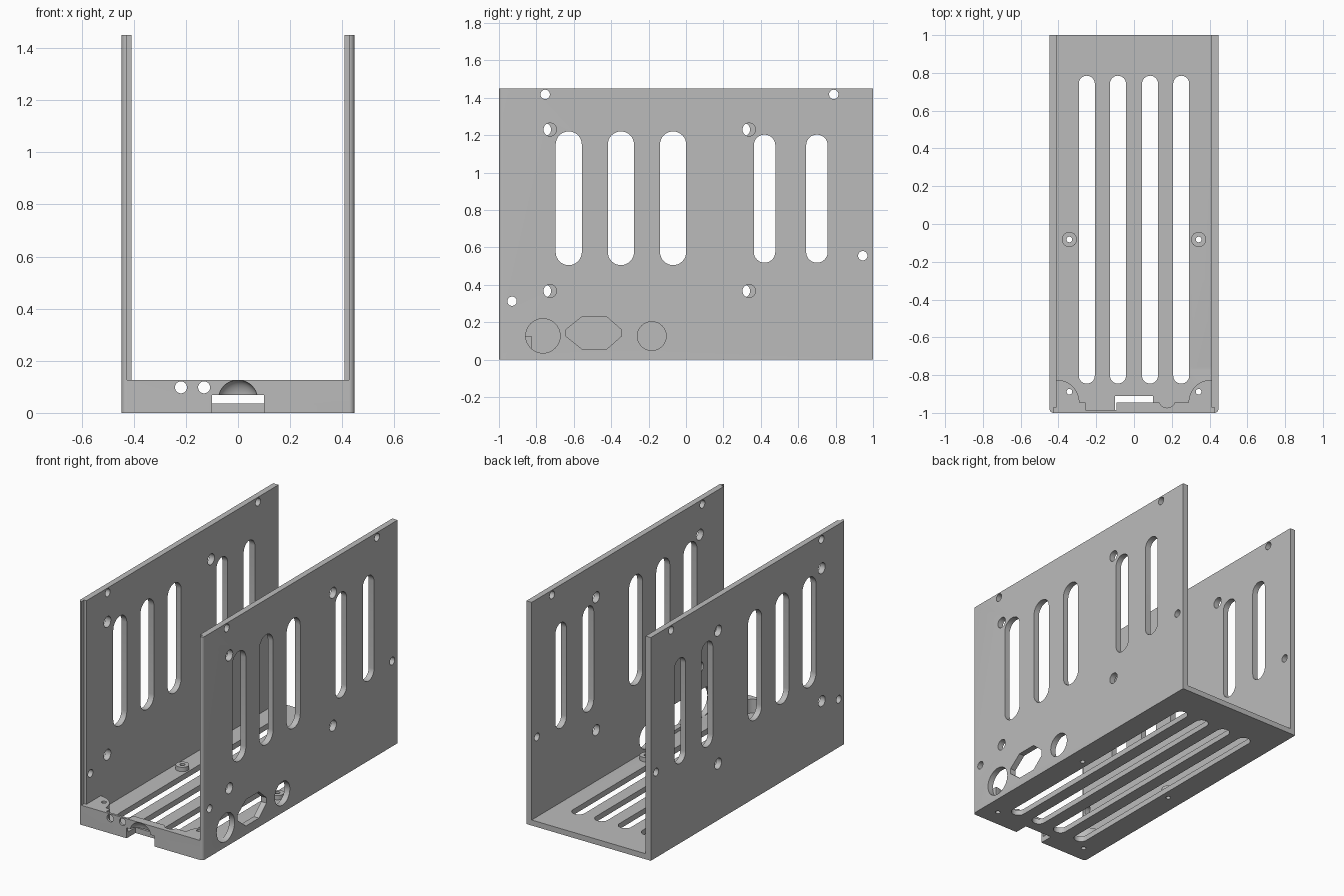
import bpy, bmesh, math
from mathutils import Matrix

cube = bpy.data.objects.get("Cube")
if cube:
    bpy.data.objects.remove(cube, do_unlink=True)

grey = bpy.data.materials.new("neutral grey")
grey.use_nodes = True
colour = (0.5, 0.5, 0.5, 1)
grey.diffuse_color = colour
grey.node_tree.nodes["Principled BSDF"].inputs["Base Color"].default_value = colour


def add_object(name, bm):
    bmesh.ops.recalc_face_normals(bm, faces=bm.faces)
    mesh = bpy.data.meshes.new(name)
    bm.to_mesh(mesh)
    bm.free()
    mesh.materials.append(grey)
    obj = bpy.data.objects.new(name, mesh)
    bpy.context.collection.objects.link(obj)
    return obj


def prism(name, outline, axis, lo, hi):
    """Extrude a 2D outline along an axis from lo to hi."""
    place = {"x": lambda u, v, w: (w, u, v),
             "y": lambda u, v, w: (u, w, v),
             "z": lambda u, v, w: (u, v, w)}[axis]
    bm = bmesh.new()
    face = bm.faces.new([bm.verts.new(place(u, v, lo)) for u, v in outline])
    top = bmesh.ops.extrude_face_region(bm, geom=[face])
    verts = [g for g in top["geom"] if isinstance(g, bmesh.types.BMVert)]
    shift = tuple(b - a for a, b in zip(place(0, 0, lo), place(0, 0, hi)))
    bmesh.ops.translate(bm, verts=verts, vec=shift)
    return add_object(name, bm)


def arc(u, v, r, start, end, steps):
    return [(u + r * math.cos(math.radians(start + (end - start) * i / steps)),
             v + r * math.sin(math.radians(start + (end - start) * i / steps)))
            for i in range(steps + 1)]


def circle(u, v, r):
    return arc(u, v, r, 0, 360, 32)[:-1]


def rect(u0, u1, v0, v1):
    return [(u0, v0), (u1, v0), (u1, v1), (u0, v1)]


def slot(u, width, v0, v1):
    r = width / 2
    return arc(u, v1 - r, r, 0, 180, 16) + arc(u, v0 + r, r, 180, 360, 16)


def carve(obj, cutters):
    """Subtract every cutter, bake the result and remove the cutters."""
    for c in cutters:
        c.hide_render = True
        mod = obj.modifiers.new("cut", "BOOLEAN")
        mod.operation, mod.solver, mod.object = "DIFFERENCE", "EXACT", c
    bpy.context.view_layer.update()
    graph = bpy.context.evaluated_depsgraph_get()
    mesh = bpy.data.meshes.new_from_object(obj.evaluated_get(graph))
    obj.modifiers.clear()
    obj.data = mesh
    for c in cutters:
        bpy.data.objects.remove(c, do_unlink=True)


W, INNER, HEIGHT, FLOOR, LIP = 0.447, 0.409, 1.45, 0.036, 0.127
LIP_BACK = -0.945
cutters = []


def cut(outline, axis, lo, hi):
    cutters.append(prism("cutter", outline, axis, lo, hi))


# Outer block with rounded front edges
R = 0.02
body = prism("case_body", [(W, 1), (-W, 1)]
             + arc(-W + R, -1 + R, R, 180, 270, 6)
             + arc(W - R, -1 + R, R, 270, 360, 6), "z", 0, HEIGHT)

# Inside of the channel, open front above the lip, rabbet for a front panel
cut(rect(-INNER, INNER, LIP_BACK, 1.2), "z", FLOOR, 2)
cut(rect(-INNER, INNER, -1.2, 0), "z", LIP, 2)
cut(rect(-0.426, 0.426, -1.2, -0.972), "z", LIP, 2)

# Ventilation slots in both walls and in the floor
for y in (-0.627, -0.348, -0.069):
    cut(slot(y, 0.14, 0.505, 1.22), "x", -1, 1)
for y in (0.42, 0.7):
    cut(slot(y, 0.115, 0.518, 1.203), "x", -1, 1)
for x in (-0.25, -0.085, 0.085, 0.25):
    cut(slot(x, 0.085, -0.845, 0.785), "z", -1, 0.3)

# Small cover screw holes through both walls
for y, z in ((-0.753, 1.418), (0.79, 1.418), (0.945, 0.555), (-0.93, 0.312)):
    cut(circle(y, z, 0.025), "x", -1, 1)

# Mounting holes, slightly offset between the walls
for y in (-0.727, 0.337):
    for z in (0.367, 1.23):
        cut(circle(y, z, 0.035), "x", 0, 1)
        cut(circle(y - 0.029, z, 0.035), "x", -1, 0)

# Connector openings in one wall
cut(circle(-0.765, 0.127, 0.092), "x", 0.3, 1)
cut(circle(-0.183, 0.126, 0.077), "x", 0.3, 1)
cut([(-0.642, 0.125), (-0.557, 0.057), (-0.423, 0.057), (-0.346, 0.125),
     (-0.346, 0.16), (-0.423, 0.228), (-0.557, 0.228), (-0.642, 0.16)],
    "x", 0.3, 1)

# Cable notch under the lip
cut(rect(-0.1, 0.1, -1.2, -0.91), "z", -0.2, 0.068)

# Finger scoop in the front of the lip
bm = bmesh.new()
bmesh.ops.create_uvsphere(bm, u_segments=32, v_segments=20, radius=1)
bmesh.ops.transform(bm, verts=bm.verts, matrix=Matrix.Translation((0, -1, 0.053))
                    @ Matrix.Diagonal((0.075, 0.047, 0.073, 1)))
cutters.append(add_object("cutter", bm))

# Pocket with two lamp holes, and a round relief behind the lip
cut(rect(-0.257, -0.092, -0.985, -0.93), "z", FLOOR, 0.3)
for x in (-0.219, -0.13):
    cut(circle(x, 0.098, 0.023), "y", -1.2, -0.96)
cut(circle(0.175, -0.93, 0.043), "z", FLOOR, 0.3)

# Screw holes through the floor
screws = [(s * 0.342, y) for s in (-1, 1) for y in (-0.082, -0.888)]
for x, y in screws:
    cut(circle(x, y, 0.015), "z", -0.2, 0.3)
carve(body, cutters)
parts = [body]

# Standoffs and quarter round corner posts
for side, s in (("right", -1), ("left", 1)):
    standoff = prism(side + "_standoff", circle(s * 0.342, -0.082, 0.04),
                     "z", FLOOR, 0.064)
    post = prism(side + "_corner_post", [(s * INNER, LIP_BACK)]
                 + [(s * x, y) for x, y in arc(INNER, LIP_BACK, 0.12, 90, 180, 16)],
                 "z", FLOOR, LIP)
    for part, y in ((standoff, -0.082), (post, -0.888)):
        hole = prism("cutter", circle(s * 0.342, y, 0.015), "z", -0.2, 0.3)
        carve(part, [hole])
        parts.append(part)

# Smooth the round surfaces, keep edges sharp
bpy.ops.object.select_all(action="DESELECT")
for part in parts:
    part.select_set(True)
bpy.context.view_layer.objects.active = body
bpy.ops.object.shade_smooth_by_angle(angle=math.radians(30))
